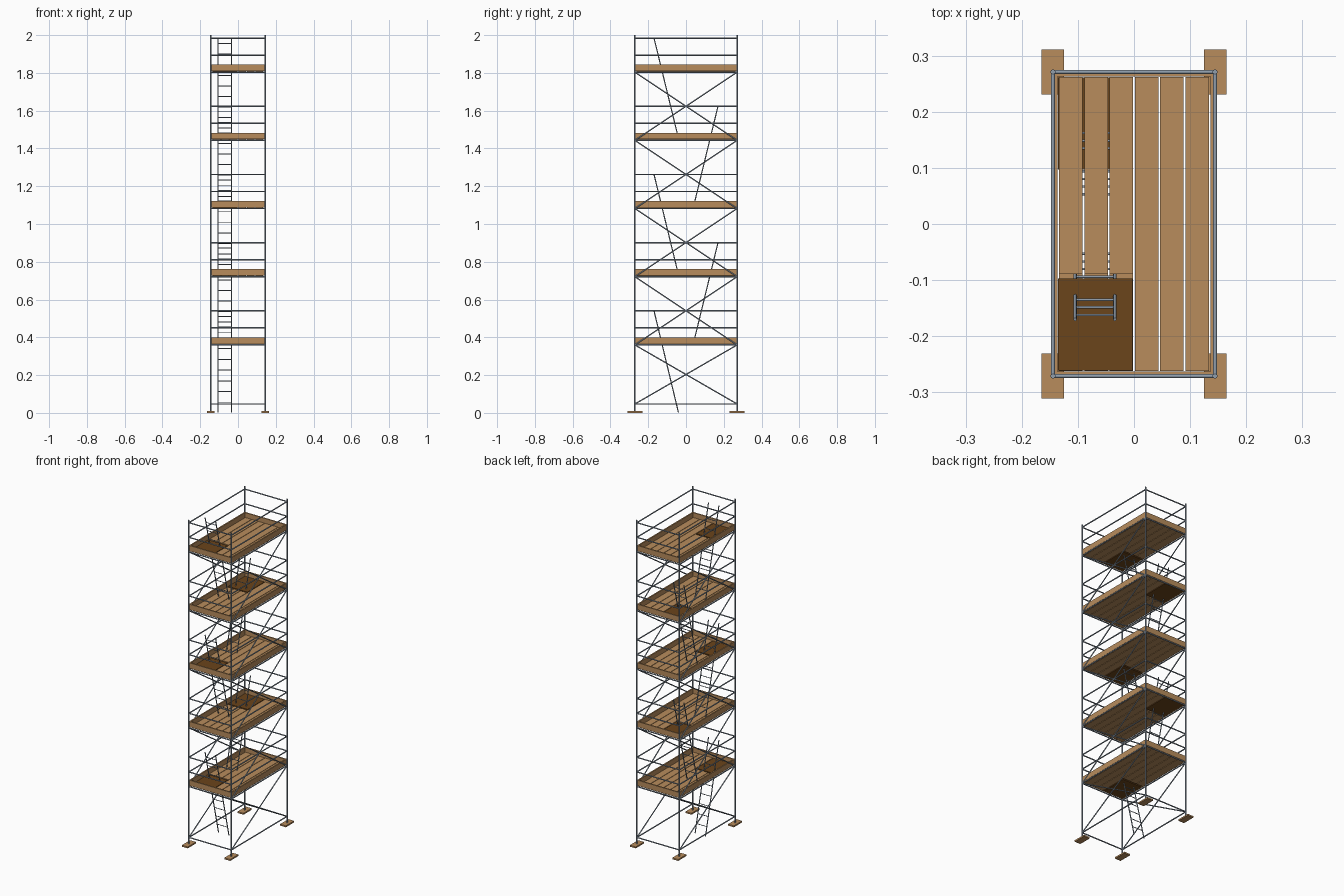
import bpy
import bmesh
from mathutils import Matrix, Vector

cube = bpy.data.objects.get("Cube")
if cube:
    bpy.data.objects.remove(cube, do_unlink=True)


def material(name, rgb):
    m = bpy.data.materials.new(name)
    m.use_nodes = True
    m.diffuse_color = (*rgb, 1)
    m.node_tree.nodes["Principled BSDF"].inputs["Base Color"].default_value = (*rgb, 1)
    return m


STEEL = material("steel grey", (0.28, 0.34, 0.41))
TIMBER = material("pale timber", (0.48, 0.265, 0.108))
HATCH = material("dark timber", (0.145, 0.058, 0.011))

PX, PY = 0.1445, 0.271        # post centres
LEVELS = [0.36 + 0.361 * i for i in range(5)]
BASE = 0.047
POST_R, RAIL_R, BRACE_R, LADDER_R = 0.0045, 0.0036, 0.0033, 0.003


def tube(bm, a, b, r, sides=8):
    a, b = Vector(a), Vector(b)
    d = b - a
    rot = d.to_track_quat('Z', 'Y').to_matrix().to_4x4()
    made = bmesh.ops.create_cone(bm, cap_ends=True, segments=sides, radius1=r, radius2=r,
                                 depth=d.length, matrix=Matrix.Translation((a + b) / 2) @ rot)
    for f in {f for v in made["verts"] for f in v.link_faces}:
        f.smooth = len(f.verts) == 4


def box(bm, lo, hi):
    lo, hi = Vector(lo), Vector(hi)
    bmesh.ops.create_cube(bm, size=1, matrix=Matrix.Translation((lo + hi) / 2)
                          @ Matrix.Diagonal((*(hi - lo), 1)))


def finish(bm, name, mat):
    mesh = bpy.data.meshes.new(name)
    bm.to_mesh(mesh)
    bm.free()
    mesh.materials.append(mat)
    ob = bpy.data.objects.new(name, mesh)
    bpy.context.collection.objects.link(ob)


def ring(bm, z):
    for s in (-1, 1):
        tube(bm, (s * PX, -PY, z), (s * PX, PY, z), RAIL_R)
        tube(bm, (-PX, s * PY, z), (PX, s * PY, z), RAIL_R)


# Posts on sole boards
posts, soles = bmesh.new(), bmesh.new()
for x in (-PX, PX):
    for y in (-PY, PY):
        tube(posts, (x, y, 0.008), (x, y, 2), POST_R, 10)
        box(soles, (x - 0.02, y - 0.04, 0), (x + 0.02, y + 0.04, 0.009))
finish(posts, "posts", STEEL)
finish(soles, "sole_boards", TIMBER)

# Ledgers under each deck, with middle and top guard rails above
ledgers, guards = bmesh.new(), bmesh.new()
ring(ledgers, BASE)
for z in LEVELS:
    ring(ledgers, z)
    ring(guards, z + 0.09)
    ring(guards, z + 0.18)
finish(ledgers, "ledgers", STEEL)
finish(guards, "guard_rails", STEEL)

# Crossed braces on both long sides
braces = bmesh.new()
for lo, hi in zip([BASE] + LEVELS, LEVELS):
    for x in (-PX, PX):
        for s in (-1, 1):
            tube(braces, (x, -s * PY, lo), (x, s * PY, hi), BRACE_R)
finish(braces, "cross_braces", STEEL)

# Decks: six planks, three of them shortened for a hatch
planks, hatches, toes = bmesh.new(), bmesh.new(), bmesh.new()
PITCH, GAP, END, CUT = 0.045, 0.0015, 0.262, 0.089
for level, z in enumerate(LEVELS):
    side = -1 if level % 2 == 0 else 1      # hatch alternates front and back
    z0, z1 = z + 0.003, z + 0.011
    for i in range(6):
        x = (i - 3) * PITCH
        y0, y1 = -END, END
        if i < 3:
            y0, y1 = sorted((side * CUT, -side * END))
        box(planks, (x + GAP, y0, z0), (x + PITCH - GAP, y1, z1))
    h0, h1 = sorted((side * 0.097, side * 0.261))
    box(hatches, (-0.135, h0, z0), (-0.003, h1, z1))
    # Toe boards along the post line
    t0, t1 = z + 0.006, z + 0.04
    for s in (-1, 1):
        x0, x1 = sorted((s * 0.136, s * 0.144))
        box(toes, (x0, -PY, t0), (x1, PY, t1))
        y0, y1 = sorted((s * 0.263, s * PY))
        box(toes, (-0.136, y0, t0), (0.136, y1, t1))
finish(planks, "deck_planks", TIMBER)
finish(hatches, "deck_hatches", HATCH)
finish(toes, "toe_boards", TIMBER)

# Leaning ladders through each hatch
ladders = bmesh.new()
for level, z in enumerate(LEVELS):
    side = -1 if level % 2 == 0 else 1
    foot = LEVELS[level - 1] + 0.011 if level else 0.002
    a = Vector((0, side * 0.04, foot))
    b = Vector((0, side * 0.17, z + 0.183))
    left, right = Vector((-0.105, 0, 0)), Vector((-0.034, 0, 0))
    for off in (left, right):
        tube(ladders, a + off, b + off, LADDER_R)
    for i in range(9):
        p = a.lerp(b, 0.1 + 0.105 * i)
        tube(ladders, p + left, p + right, 0.0023, 6)
finish(ladders, "ladders", STEEL)
